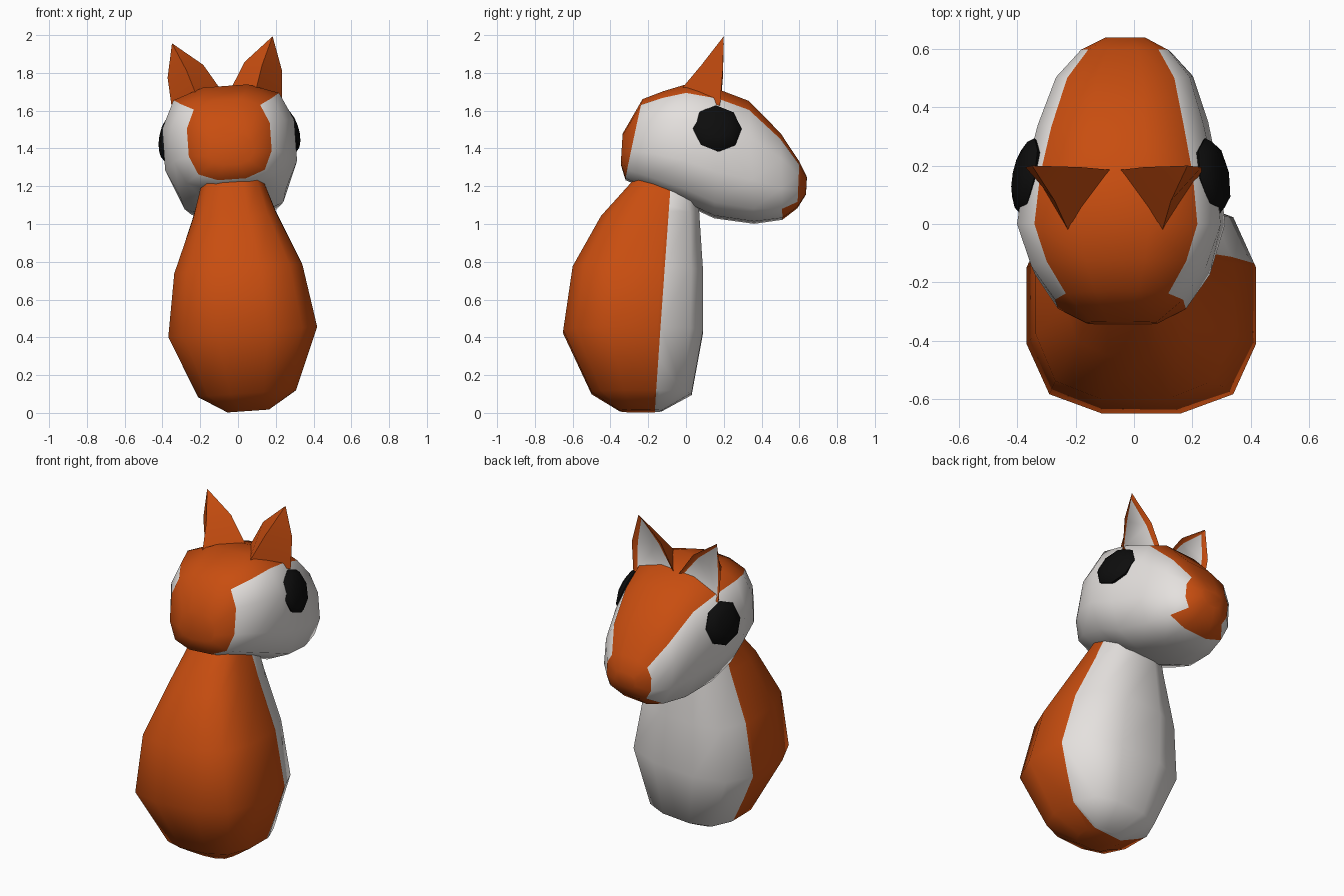
import bpy, bmesh, math
from mathutils import Matrix, Vector

if "Cube" in bpy.data.objects:
    bpy.data.objects.remove(bpy.data.objects["Cube"])


def material(name, rgb):
    m = bpy.data.materials.new(name)
    m.diffuse_color = (*rgb, 1)
    m.use_nodes = True
    m.node_tree.nodes["Principled BSDF"].inputs["Base Color"].default_value = m.diffuse_color
    return m


ORANGE = material("fur orange", (0.58, 0.075, 0.005))
WHITE = material("fur white", (0.78, 0.75, 0.73))
BLACK = material("eye black", (0.004, 0.004, 0.004))

# The whole figure leans slightly to one side
LEAN = Matrix.Translation((0.055, 0, 0)) @ Matrix.Rotation(math.radians(-4), 4, 'Y')

# Rounded twelve-sided cross-section
SECTION = [(1, .35), (.8, .82), (.34, 1), (-.34, 1), (-.8, .82), (-1, .35),
           (-1, -.35), (-.8, -.82), (-.34, -1), (.34, -1), (.8, -.82), (1, -.35)]


def finish(bm, name, mats, angle):
    bmesh.ops.recalc_face_normals(bm, faces=bm.faces)
    bm.transform(LEAN)
    me = bpy.data.meshes.new(name)
    bm.to_mesh(me)
    bm.free()
    for m in mats:
        me.materials.append(m)
    ob = bpy.data.objects.new(name, me)
    bpy.context.collection.objects.link(ob)
    bpy.ops.object.select_all(action='DESELECT')
    ob.select_set(True)
    bpy.context.view_layer.objects.active = ob
    bpy.ops.object.shade_smooth_by_angle(angle=math.radians(angle))


def loft(rings, colour):
    """rings: (y, z) low end, (y, z) high end, half width; colour(band, sector)"""
    bm = bmesh.new()
    loops = []
    for y0, z0, y1, z1, w in rings:
        loops.append([bm.verts.new((w * u,
                                    (y0 + y1) / 2 + v * (y1 - y0) / 2,
                                    (z0 + z1) / 2 + v * (z1 - z0) / 2))
                      for u, v in SECTION])
    n = len(SECTION)
    for b in range(len(loops) - 1):
        lo, hi = loops[b], loops[b + 1]
        for s in range(n):
            t = (s + 1) % n
            bm.faces.new((lo[s], lo[t], hi[t], hi[s])).material_index = colour(b, s)
    bm.faces.new(loops[0][::-1])
    bm.faces.new(loops[-1])
    return bm


# Body: pear shape, white chest split off by a plane
body = loft([(-.35, .01, -.13, .01, .11),
             (-.50, .105, .03, .10, .26),
             (-.65, .43, .09, .43, .395),
             (-.60, .77, .09, .75, .34),
             (-.45, 1.04, .07, 1.06, .22),
             (-.28, 1.23, .06, 1.20, .165)], lambda b, s: 0)
co, no = Vector((0, -.165, 0)), Vector((0, 1, -.07)).normalized()
bmesh.ops.bisect_plane(body, geom=body.verts[:] + body.edges[:] + body.faces[:],
                       plane_co=co, plane_no=no)
for f in body.faces:
    f.material_index = int((f.calc_center_median() - co).dot(no) > 0)
finish(body, "body", [ORANGE, WHITE], 50)


# Head: orange back, crown stripe and nose, white cheeks and chin
def head_colour(band, sector):
    crown = sector in (1, 2, 3)
    chin = sector in (7, 8, 9)
    return 0 if crown or band in (0, 7) or (band == 6 and chin) else 1


head = loft([(-.345, 1.32, -.335, 1.48, .12),
             (-.32, 1.24, -.23, 1.66, .22),
             (-.20, 1.19, -.12, 1.70, .30),
             (.00, 1.11, .00, 1.735, .35),
             (.15, 1.04, .17, 1.71, .328),
             (.36, 1.01, .33, 1.65, .285),
             (.51, 1.03, .50, 1.48, .23),
             (.59, 1.09, .60, 1.33, .15),
             (.635, 1.16, .64, 1.25, .07)], head_colour)
finish(head, "head", [ORANGE, WHITE], 50)

for side, label in ((1, "right"), (-1, "left")):
    mirror = Matrix.Scale(side, 4, (1, 0, 0))

    # Ear: three-sided horn with a recessed white inside
    bm = bmesh.new()
    ib, im, tip, om, ob, cm, cb = [bm.verts.new((x, y, z)) for x, y, z in (
        (.01, .185, 1.69), (.11, .195, 1.855), (.267, .20, 1.98), (.303, .195, 1.80),
        (.29, .18, 1.61), (.20, .08, 1.83), (.155, -.04, 1.69))]
    for poly in ((ob, om, cm, cb), (om, tip, cm), (tip, im, cm), (im, ib, cb, cm), (ib, ob, cb)):
        bm.faces.new(poly)
    inner = bm.faces.new((ib, im, tip, om, ob))
    bmesh.ops.recalc_face_normals(bm, faces=bm.faces)
    bmesh.ops.inset_individual(bm, faces=[inner], thickness=.03, depth=-.015)
    inner.material_index = 1
    bm.transform(mirror)
    finish(bm, label + "_ear", [ORANGE, WHITE], 40)

    # Eye: flattened eight-sided dome on the cheek
    bm = bmesh.new()
    bmesh.ops.create_uvsphere(
        bm, u_segments=8, v_segments=6, radius=1,
        matrix=mirror @ Matrix.Translation((.318, .165, 1.487))
        @ Matrix.Rotation(math.radians(11), 4, 'Z') @ Matrix.Rotation(math.radians(75), 4, 'Y')
        @ Matrix.Diagonal((.13, .132, .045, 1)))
    finish(bm, label + "_eye", [BLACK], 50)
